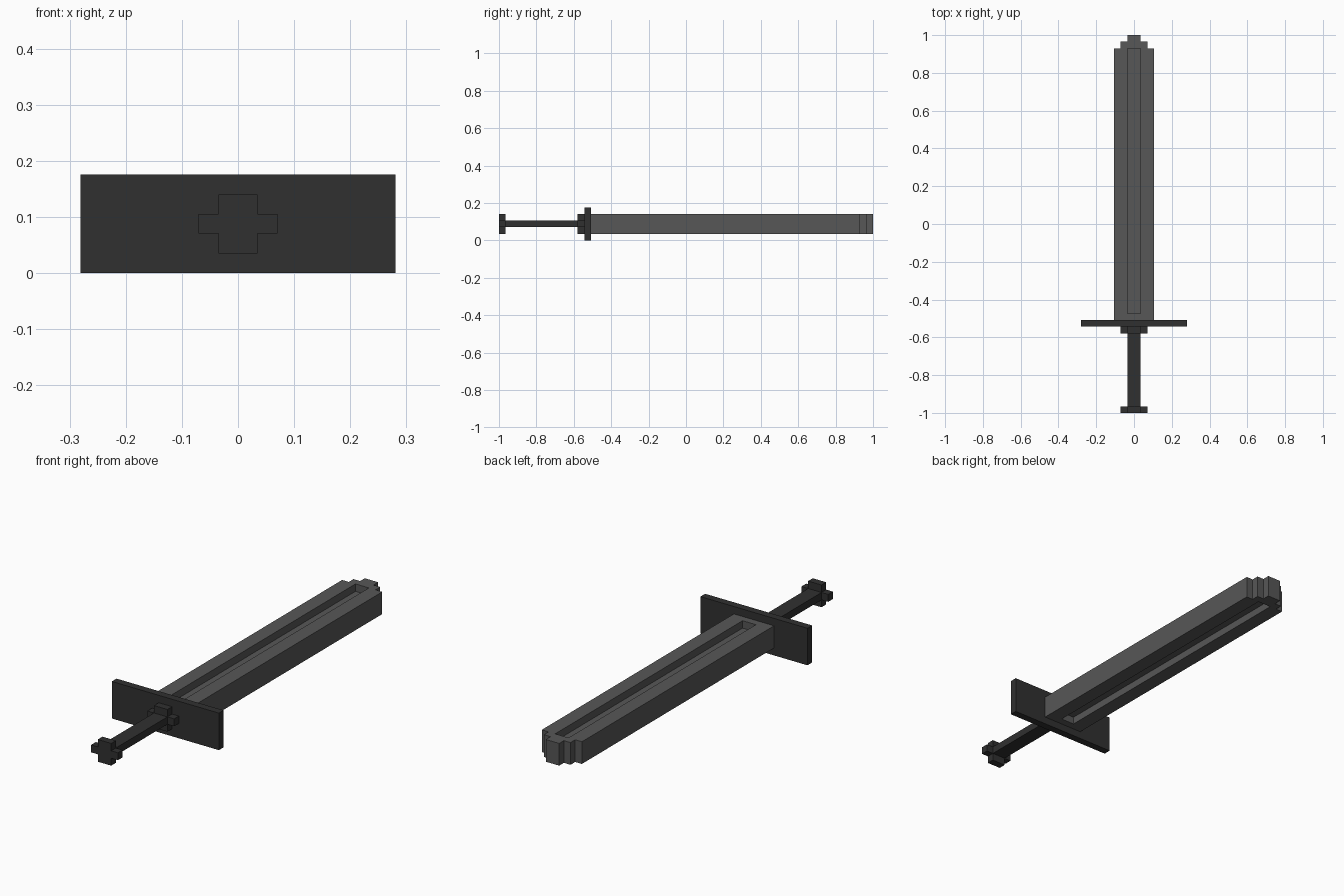
import bpy
import bmesh
from mathutils import Vector

if "Cube" in bpy.data.objects:
    bpy.data.objects.remove(bpy.data.objects["Cube"], do_unlink=True)

U = 2 / 57          # one block of the stepped design
MID = 2.5           # height of the sword's axis, in blocks


def material(name, value):
    m = bpy.data.materials.new(name)
    m.use_nodes = True
    colour = (value, value, value, 1)
    m.diffuse_color = colour
    m.node_tree.nodes["Principled BSDF"].inputs["Base Color"].default_value = colour
    return m


steel = material("grey steel", 0.095)
iron = material("dark iron", 0.03)


def prism(name, outline, extrude, mat):
    """Extrude a closed outline (in blocks) along a vector."""
    bm = bmesh.new()
    face = bm.faces.new([bm.verts.new(Vector(p) * U) for p in outline])
    new = bmesh.ops.extrude_face_region(bm, geom=[face])["geom"]
    verts = [g for g in new if isinstance(g, bmesh.types.BMVert)]
    bmesh.ops.translate(bm, verts=verts, vec=Vector(extrude) * U)
    bmesh.ops.recalc_face_normals(bm, faces=bm.faces)
    mesh = bpy.data.meshes.new(name)
    bm.to_mesh(mesh)
    bm.free()
    mesh.materials.append(mat)
    obj = bpy.data.objects.new(name, mesh)
    bpy.context.collection.objects.link(obj)
    return obj


def box(name, x, y0, y1, z0, z1, mat):
    """Box of half width x between the given y and z limits."""
    outline = [(-x, y0, z0), (x, y0, z0), (x, y1, z0), (-x, y1, z0)]
    return prism(name, outline, (0, 0, z1 - z0), mat)


def cross(name, y0, mat):
    """Plus-shaped collar, one block thick."""
    quarter = [(2, .5), (1, .5), (1, 1.5)]
    pts = quarter + [(-x, z) for x, z in reversed(quarter)]
    pts += [(-x, -z) for x, z in pts]
    return prism(name, [(x, y0, MID + z) for x, z in pts], (0, 1, 0), mat)


# Blade with a stepped tip
side = [(3, -14.5), (3, 26.5), (2, 26.5), (2, 27.5), (1, 27.5), (1, 28.5)]
outline = side + [(-x, y) for x, y in reversed(side)]
blade = prism("blade", [(x, y, 1) for x, y in outline], (0, 0, 3), steel)

# Groove cut one block deep into both flat sides
for z0, z1 in ((0, 2), (3, 5)):
    cutter = box("groove_cutter", 1, -13.5, 26.5, z0, z1, steel)
    cutter.hide_render = True
    mod = blade.modifiers.new("groove", "BOOLEAN")
    mod.operation = "DIFFERENCE"
    mod.solver = "EXACT"
    mod.object = cutter
    bpy.context.view_layer.objects.active = blade
    bpy.ops.object.modifier_apply(modifier=mod.name)
    bpy.data.objects.remove(cutter, do_unlink=True)

# Guard, grip and the two plus-shaped ends of the grip
box("guard", 8, -15.5, -14.5, 0, 5, iron)
cross("grip_collar", -16.5, iron)
box("grip", 1, -27.5, -16.5, MID - .5, MID + .5, iron)
cross("pommel", -28.5, iron)
